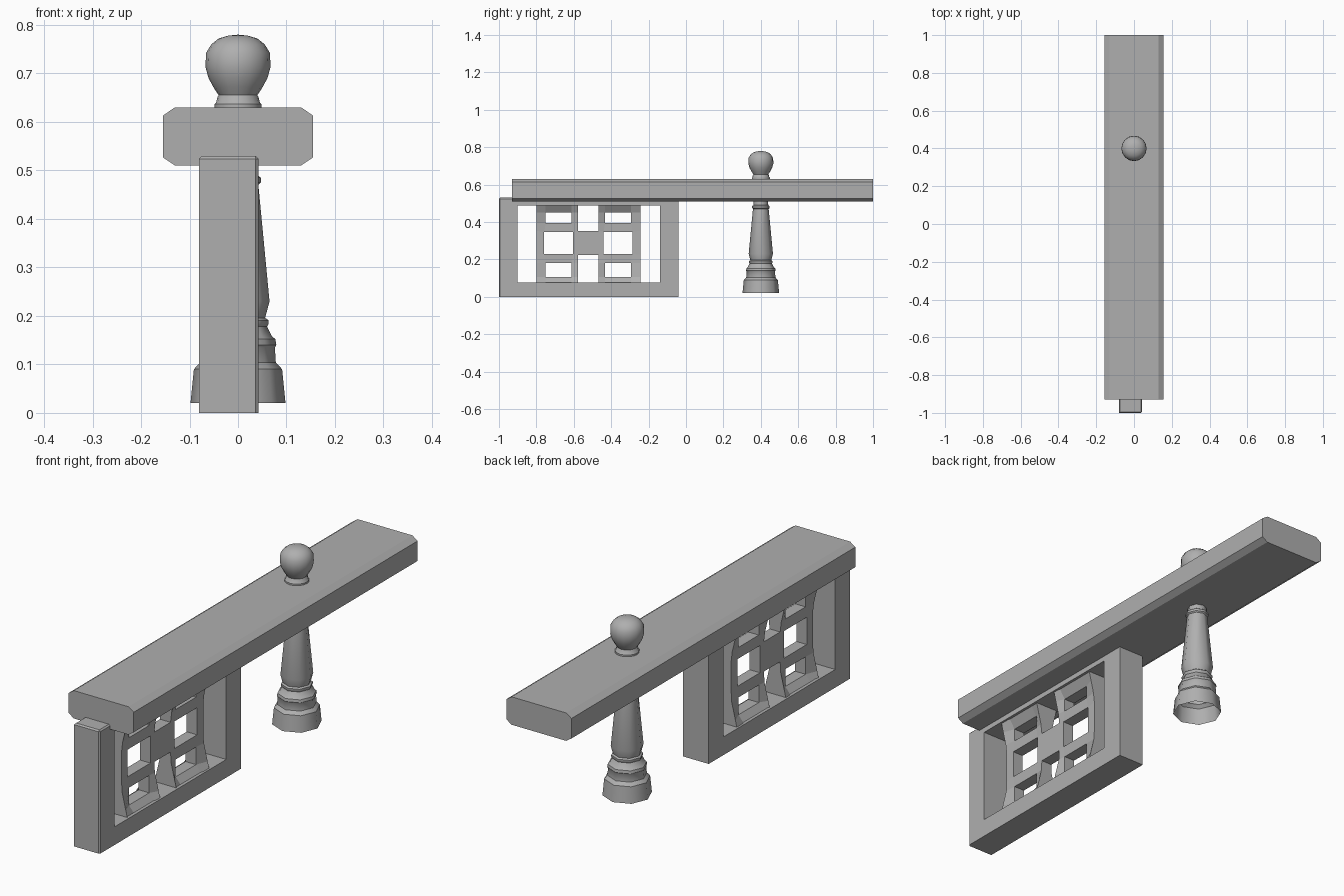
import bpy, bmesh, math
from mathutils import Matrix, Vector

if "Cube" in bpy.data.objects:
    bpy.data.objects.remove(bpy.data.objects["Cube"])

grey = bpy.data.materials.new("stone_grey")
grey.diffuse_color = (0.43, 0.43, 0.43, 1)
grey.use_nodes = True
grey.node_tree.nodes["Principled BSDF"].inputs["Base Color"].default_value = grey.diffuse_color


def make_object(name, bm):
    bmesh.ops.recalc_face_normals(bm, faces=bm.faces)
    mesh = bpy.data.meshes.new(name)
    bm.to_mesh(mesh)
    bm.free()
    mesh.materials.append(grey)
    obj = bpy.data.objects.new(name, mesh)
    bpy.context.collection.objects.link(obj)
    return obj


def add_box(bm, x, y, z):
    lo, hi = Vector((x[0], y[0], z[0])), Vector((x[1], y[1], z[1]))
    m = Matrix.Translation((lo + hi) / 2) @ Matrix.Diagonal((*(hi - lo), 1))
    bmesh.ops.create_cube(bm, size=1, matrix=m)


def prism_y(name, profile, y0, y1):
    bm = bmesh.new()
    a, b = [[bm.verts.new((x, y, z)) for x, z in profile] for y in (y0, y1)]
    bm.faces.new(a)
    bm.faces.new(b)
    for i in range(len(a)):
        bm.faces.new((a[i - 1], a[i], b[i], b[i - 1]))
    return make_object(name, bm)


def lathe(name, profile, sides, y):
    """Turned part: smooth around, sharp rings where the profile bends hard."""
    bm = bmesh.new()
    rings = []
    for r, z in profile:
        rings.append([bm.verts.new((r * math.cos(math.tau * i / sides),
                                    y + r * math.sin(math.tau * i / sides), z))
                      for i in range(sides if r > 0 else 1)])
    for a, b in zip(rings, rings[1:]):
        for i in range(sides):
            j = (i + 1) % sides
            bm.faces.new((a[i], a[j], b[j], b[i]) if len(b) > 1 else (a[i], a[j], b[0]))
    bmesh.ops.recalc_face_normals(bm, faces=bm.faces)
    for f in bm.faces:
        f.smooth = True
    for e in bm.edges:
        level = abs(e.verts[0].co.z - e.verts[1].co.z) < 1e-5
        e.smooth = not (level and e.calc_face_angle(0) > math.radians(34))
    return make_object(name, bm)


# Handrail: chamfered beam
w, c, d = 0.155, 0.025, 0.017
rail = [(-w, 0.51 + d), (-w + c, 0.51), (w - c, 0.51), (w, 0.51 + d),
        (w, 0.63 - d), (w - c, 0.63), (-w + c, 0.63), (-w, 0.63 - d)]
prism_y("handrail", rail, -0.93, 1.0)

# Panel frame: block with worn top edges and a window cut through
bm = bmesh.new()
add_box(bm, (-0.08, 0.042), (-1.0, -0.04), (0, 0.53))
worn = [e for e in bm.edges if all(v.co.z > 0.5 for v in e.verts)
        or all(v.co.x > 0 and v.co.y < -0.9 for v in e.verts)]
bmesh.ops.bevel(bm, geom=worn, offset=0.006, segments=1, affect='EDGES')
frame = make_object("panel_frame", bm)
bm = bmesh.new()
add_box(bm, (-0.2, 0.2), (-0.9, -0.14), (0.078, 0.488))
cutter = make_object("window_cutter", bm)
cutter.hide_render = True
mod = frame.modifiers.new("window", 'BOOLEAN')
mod.operation, mod.solver, mod.object = 'DIFFERENCE', 'EXACT', cutter
bpy.context.view_layer.objects.active = frame
frame.select_set(True)
bpy.ops.object.modifier_apply(modifier=mod.name)
bpy.data.objects.remove(cutter)

# Fretwork: grid of cells, deep at top and bottom, thin through the middle
CX, DEEP, THIN, MID_Y = -0.019, 0.054, 0.025, -0.522
YS = [-0.278, -0.228, -0.090, -0.055, 0.055, 0.090, 0.228, 0.278]
ZS = [0.07, 0.105, 0.18, 0.225, 0.353, 0.395, 0.45, 0.495]
HOLE_COLUMNS = (1, 2, 5, 6)


def fret_point(i, k, side):
    y, z, depth = YS[i], ZS[k], THIN
    if i in HOLE_COLUMNS:                       # edges of the small openings
        if k in (3, 4):
            y += 0.008 if i in (1, 2) and i == 2 or i == 6 else -0.008
            z = 0.23 if k == 3 else 0.347
        if k in (0, 7):
            depth = DEEP
    else:                                       # bowed outer edges
        slope = max(0, 0.19 - z, z - 0.375) / 0.12
        depth = THIN + (DEEP - THIN) * min(1, slope)
    return CX + side * depth, y + MID_Y, z


def solid(i, k):
    if not (0 <= i < 7 and 0 <= k < 7):
        return False
    if i == 3:
        return k == 3
    return not (i in (1, 5) and k in (1, 3, 5))


bm = bmesh.new()
grid = {(i, k, s): bm.verts.new(fret_point(i, k, s))
        for i in range(8) for k in range(8) for s in (-1, 1)}
for i in range(7):
    for k in range(7):
        if not solid(i, k):
            continue
        corners = [(i, k), (i + 1, k), (i + 1, k + 1), (i, k + 1)]
        for s in (-1, 1):
            bm.faces.new([grid[(*p, s)] for p in corners])
        for n, (di, dk) in enumerate(((0, -1), (1, 0), (0, 1), (-1, 0))):
            if not solid(i + di, k + dk):
                p, q = corners[n], corners[(n + 1) % 4]
                bm.faces.new((grid[(*p, -1)], grid[(*q, -1)], grid[(*q, 1)], grid[(*p, 1)]))
bmesh.ops.delete(bm, geom=[v for v in bm.verts if not v.link_faces], context='VERTS')
make_object("fretwork", bm)

# Turned baluster, open underneath
lathe("baluster", [(0.098, 0.02), (0.091, 0.09), (0.082, 0.10), (0.078, 0.104),
                   (0.076, 0.135), (0.079, 0.14), (0.077, 0.152), (0.070, 0.158),
                   (0.060, 0.178), (0.063, 0.183), (0.063, 0.191), (0.056, 0.196),
                   (0.065, 0.23), (0.042, 0.47), (0.047, 0.475), (0.047, 0.485),
                   (0.040, 0.49), (0.038, 0.515)], 8, 0.4)

# Ball finial with neck rings
lathe("finial", [(0.048, 0.625), (0.048, 0.637), (0.045, 0.64), (0.042, 0.652),
                 (0.040, 0.655), (0.051, 0.672), (0.061, 0.691), (0.067, 0.713),
                 (0.066, 0.742), (0.055, 0.76), (0.040, 0.772), (0.020, 0.778),
                 (0, 0.78)], 16, 0.4)
